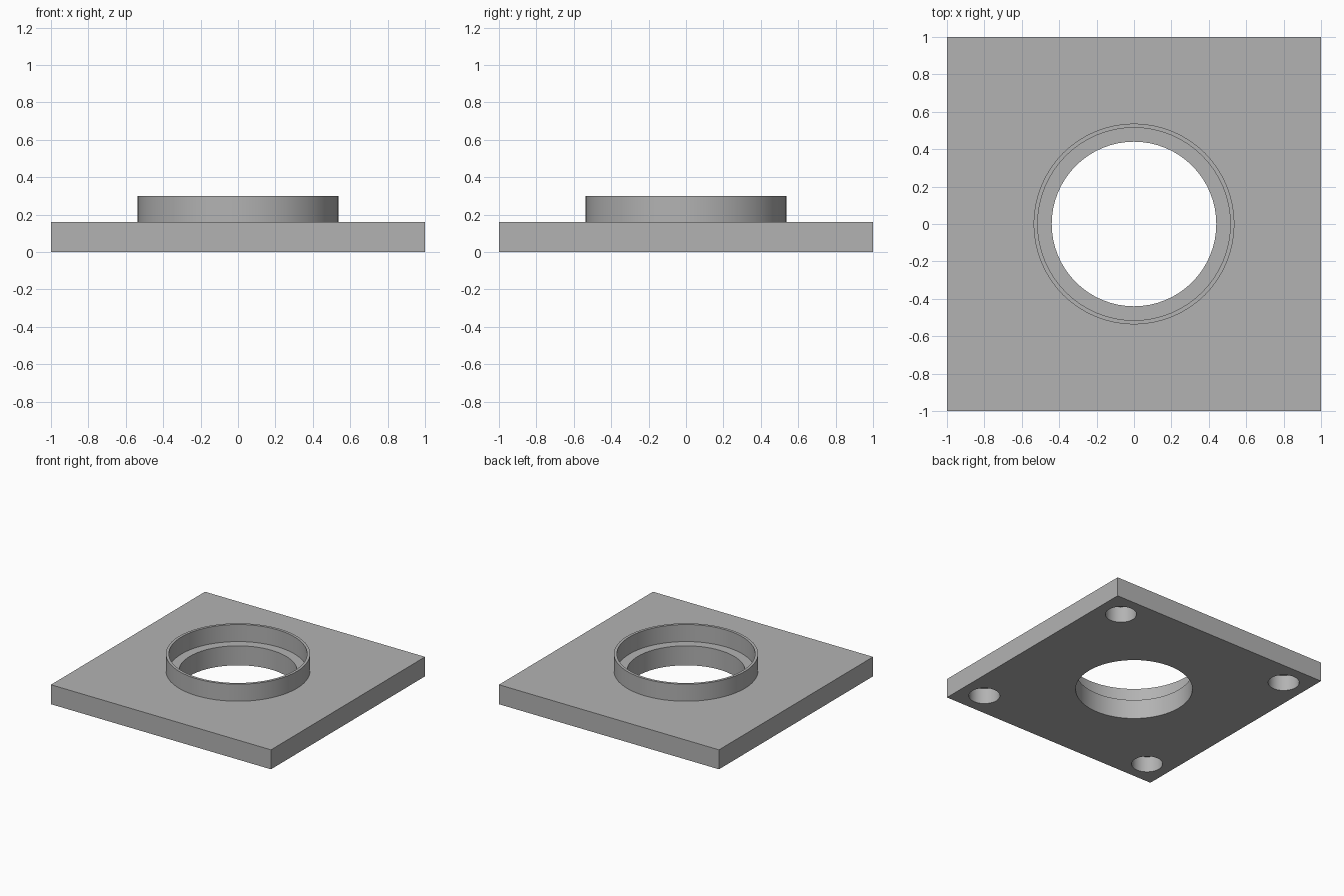
import bpy, bmesh
from math import radians, tau, cos, sin

default = bpy.data.objects.get("Cube")
if default:
    bpy.data.objects.remove(default, do_unlink=True)

PLATE_TOP, COLLAR_TOP = 0.16, 0.30
BORE_R, COLLAR_IN, COLLAR_OUT = 0.44, 0.515, 0.537
HOLE_R, HOLE_DEPTH, HOLE_POS = 0.117, 0.13, 0.8
SIDES = 64

grey = bpy.data.materials.new("plain grey")
grey.use_nodes = True
colour = (0.45, 0.45, 0.45, 1)
grey.diffuse_color = colour
grey.node_tree.nodes["Principled BSDF"].inputs["Base Color"].default_value = colour


def add_object(name, bm):
    bmesh.ops.recalc_face_normals(bm, faces=bm.faces)
    mesh = bpy.data.meshes.new(name)
    bm.to_mesh(mesh)
    bm.free()
    mesh.materials.append(grey)
    obj = bpy.data.objects.new(name, mesh)
    bpy.context.collection.objects.link(obj)
    return obj


def select(obj):
    bpy.ops.object.select_all(action='DESELECT')
    obj.select_set(True)
    bpy.context.view_layer.objects.active = obj


def cut_cylinder(target, x, y, radius, bottom, top):
    bm = bmesh.new()
    bmesh.ops.create_cone(bm, cap_ends=True, segments=SIDES, radius1=radius,
                          radius2=radius, depth=top - bottom)
    bmesh.ops.translate(bm, verts=bm.verts, vec=(x, y, (top + bottom) / 2))
    cutter = add_object("hole_cutter", bm)
    cutter.hide_render = True
    mod = target.modifiers.new("hole", 'BOOLEAN')
    mod.operation = 'DIFFERENCE'
    mod.solver = 'EXACT'
    mod.object = cutter
    select(target)
    bpy.ops.object.modifier_apply(modifier=mod.name)
    bpy.data.objects.remove(cutter, do_unlink=True)


# Square base plate
bm = bmesh.new()
bmesh.ops.create_cube(bm, size=2)
for v in bm.verts:
    v.co.z = PLATE_TOP if v.co.z > 0 else 0
plate = add_object("base_plate", bm)

# Central bore and the four blind holes underneath
cut_cylinder(plate, 0, 0, BORE_R, -0.1, PLATE_TOP + 0.1)
for x in (-HOLE_POS, HOLE_POS):
    for y in (-HOLE_POS, HOLE_POS):
        cut_cylinder(plate, x, y, HOLE_R, -0.1, HOLE_DEPTH)

# Thin raised collar, open where it meets the plate
bm = bmesh.new()
profile = [(COLLAR_OUT, PLATE_TOP), (COLLAR_OUT, COLLAR_TOP),
           (COLLAR_IN, COLLAR_TOP), (COLLAR_IN, PLATE_TOP)]
rings = [[bm.verts.new((r * cos(tau * i / SIDES), r * sin(tau * i / SIDES), z))
          for i in range(SIDES)] for r, z in profile]
for a, b in zip(rings, rings[1:]):
    for i in range(SIDES):
        j = (i + 1) % SIDES
        bm.faces.new((a[i], a[j], b[j], b[i]))
collar = add_object("collar", bm)

for obj in (plate, collar):
    select(obj)
    bpy.ops.object.shade_smooth_by_angle(angle=radians(30))
